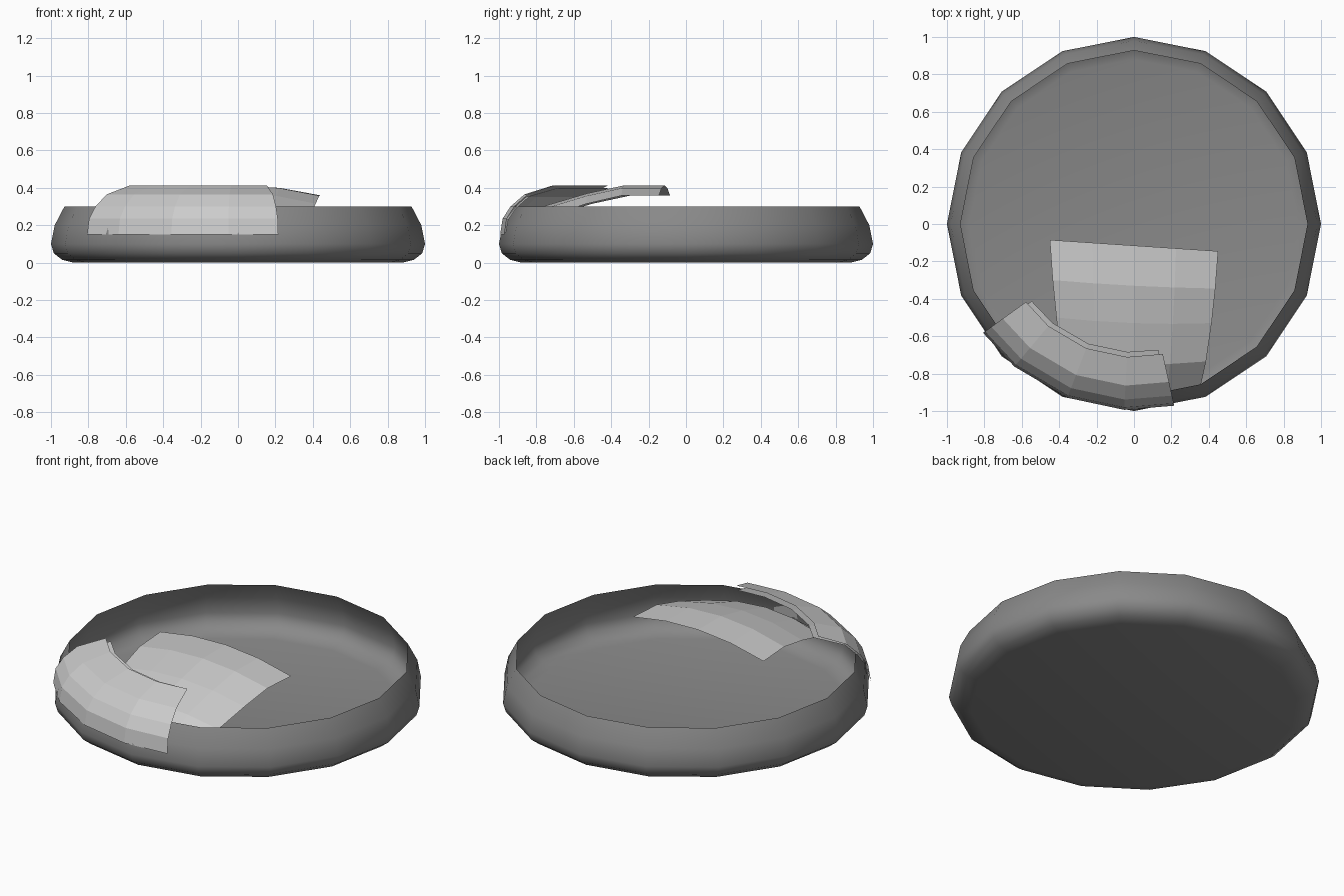
import bpy
from math import cos, sin, radians, pi

if "Cube" in bpy.data.objects:
    bpy.data.objects.remove(bpy.data.objects["Cube"])


def make_object(name, verts, faces, smooth=False):
    mesh = bpy.data.meshes.new(name)
    mesh.from_pydata(verts, [], faces)
    mesh.update()
    for p in mesh.polygons:
        p.use_smooth = smooth
    obj = bpy.data.objects.new(name, mesh)
    bpy.context.collection.objects.link(obj)
    return obj


def grid_faces(rows, cols, closed=False):
    n = cols if closed else cols - 1
    return [(r * cols + c, r * cols + (c + 1) % cols,
             (r + 1) * cols + (c + 1) % cols, (r + 1) * cols + c)
            for r in range(rows - 1) for c in range(n)]


# Bowl: 16-sided shell turned from a profile, with a flat floor
SIDES = 16
profile = [(0.88, 0.0), (0.94, 0.015), (0.985, 0.05), (1.0, 0.10),
           (0.98, 0.20), (0.928, 0.30)]
verts = [(r * cos(2 * pi * i / SIDES), r * sin(2 * pi * i / SIDES), z)
         for r, z in profile for i in range(SIDES)]
faces = grid_faces(len(profile), SIDES, closed=True)
faces.append(tuple(reversed(range(SIDES))))
bowl = make_object("bowl", verts, faces, smooth=True)
dark = bpy.data.materials.new("dark_grey")
dark.diffuse_color = (0.25, 0.25, 0.25, 1)
dark.use_nodes = True
dark.node_tree.nodes["Principled BSDF"].inputs["Base Color"].default_value = dark.diffuse_color
bowl.data.materials.append(dark)


# Strips folded over the rim: bent bands in polar coordinates
def rim_strip(name, angles, rows):
    v = [(r * cos(radians(a)), r * sin(radians(a)), z)
         for r, z in rows for a in angles]
    return make_object(name, v, grid_faces(len(rows), len(angles)))


rim_strip("outer_fold", [215.8, 230, 249, 267, 282.5],
          [(0.712, 0.413), (0.865, 0.365), (0.94, 0.30),
           (0.982, 0.235), (0.995, 0.15)])
rim_strip("inner_fold", [217, 230.5, 249, 267, 281],
          [(0.685, 0.400), (0.855, 0.352), (0.925, 0.29),
           (0.967, 0.23), (0.98, 0.16)])

# Sheet: gently arched panel lying inside the bowl
rows = [(-0.115, 0.413, 0.45), (-0.33, 0.413, 0.435), (-0.53, 0.37, 0.415),
        (-0.75, 0.305, 0.385), (-0.90, 0.20, 0.355)]
verts = []
for i, (y, z, w) in enumerate(rows):
    for t in (-1, -0.5, 0, 0.5, 1):
        half = max(w, 0.45 - 0.02 * i) if t < 0 else w
        skew = -0.03 * t * (1 - i / 4)
        verts.append((t * half, y + skew + 0.03 * t * t * i / 4,
                      z - 0.055 * t * t))
make_object("inner_sheet", verts, grid_faces(len(rows), 5))
